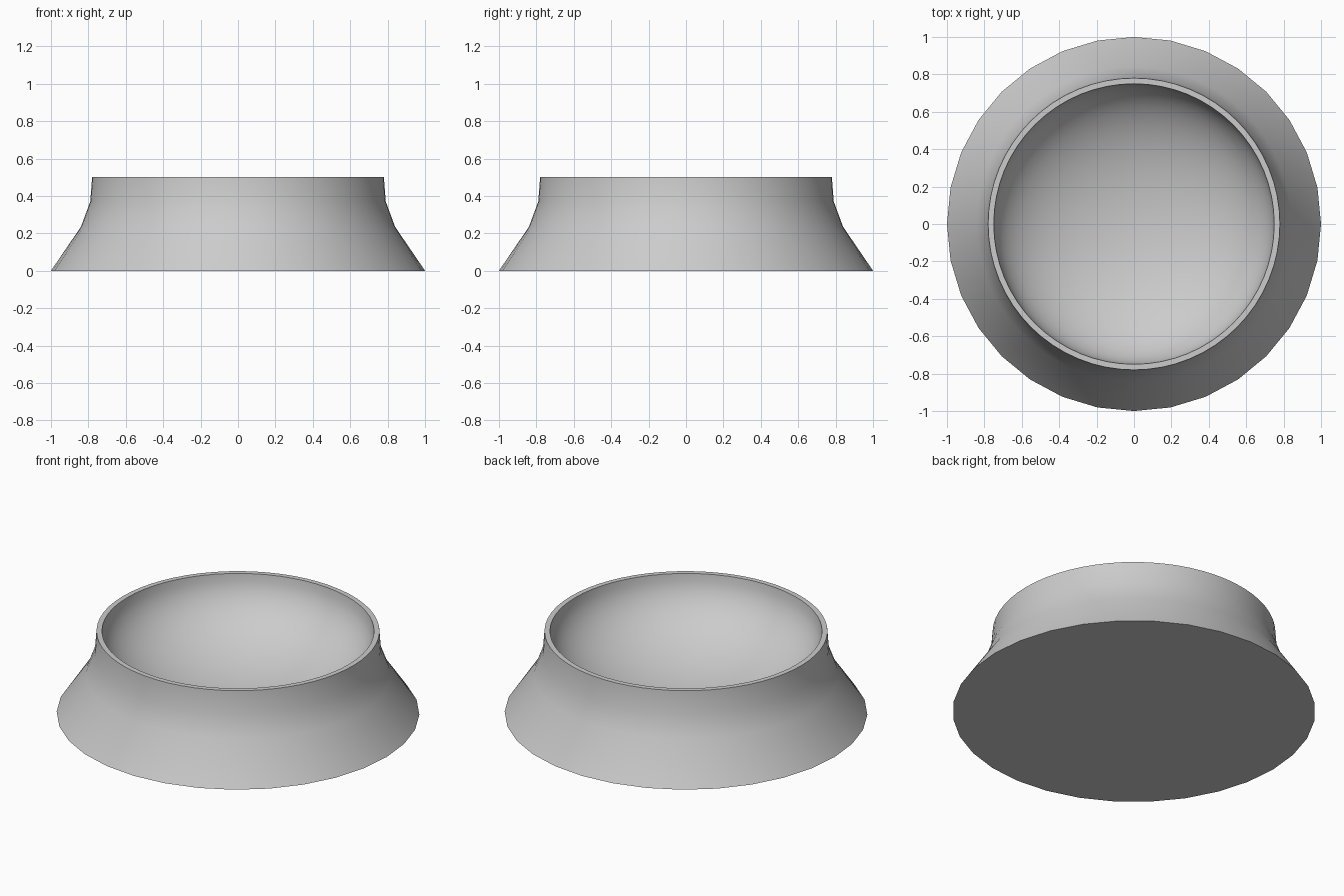
import bpy, bmesh, math

if "Cube" in bpy.data.objects:
    bpy.data.objects.remove(bpy.data.objects["Cube"])

SEG = 64

# Profile: outer foot, flared wall, flat rim, then a rounded dish inside
outer = [(1.0, 0.0), (0.84, 0.235), (0.79, 0.37), (0.78, 0.5)]
R, DEPTH, STEPS = 0.75, 0.41, 14
inner = [(R * math.cos(a), 0.5 - DEPTH * math.sin(a))
         for a in (i * math.pi / 2 / STEPS for i in range(STEPS))]
profile = outer + inner

bm = bmesh.new()
rings = []
for k, (r, z) in enumerate(profile):
    ring = []
    for i in range(SEG):
        a = 2 * math.pi * i / SEG
        # The foot is a coarser 32-sided outline
        rr = r * math.cos(2 * math.pi / SEG) if k == 0 and i % 2 else r
        ring.append(bm.verts.new((rr * math.cos(a), rr * math.sin(a), z)))
    rings.append(ring)

# Walls between neighbouring rings
for lo, hi in zip(rings, rings[1:]):
    for i in range(SEG):
        j = (i + 1) % SEG
        bm.faces.new((lo[i], lo[j], hi[j], hi[i]))

# Dish centre and flat underside
centre = bm.verts.new((0, 0, 0.5 - DEPTH))
for i in range(SEG):
    bm.faces.new((rings[-1][i], rings[-1][(i + 1) % SEG], centre))
bm.faces.new(rings[0][::-1])
bmesh.ops.recalc_face_normals(bm, faces=bm.faces[:])

mesh = bpy.data.meshes.new("bowl")
bm.to_mesh(mesh)
bm.free()
bowl = bpy.data.objects.new("bowl", mesh)
bpy.context.collection.objects.link(bowl)

# Smooth walls, sharp rim and foot
bpy.context.view_layer.objects.active = bowl
bowl.select_set(True)
bpy.ops.object.shade_smooth_by_angle(angle=math.radians(35))
